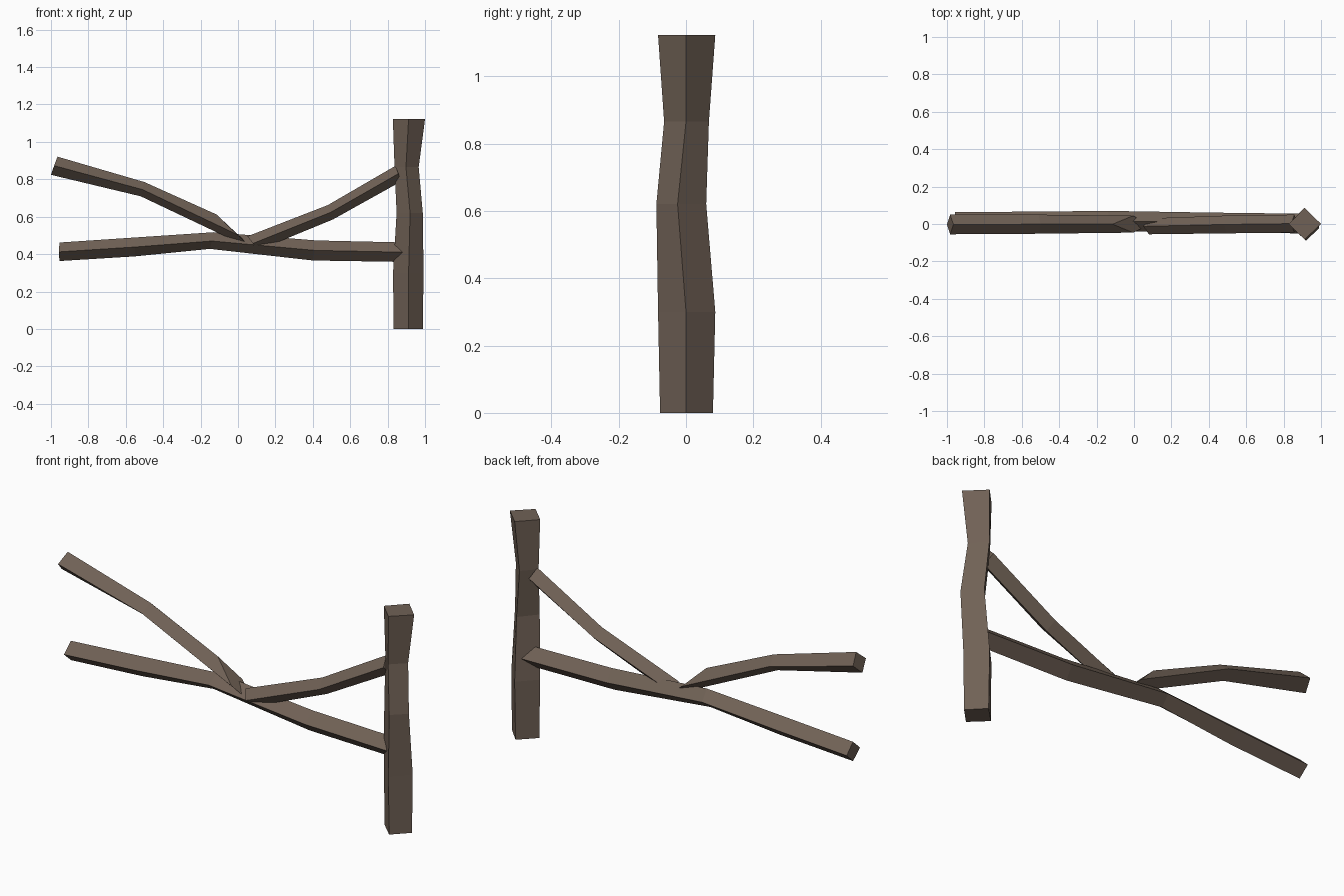
import bpy, bmesh

wood = bpy.data.materials.new("weathered brown wood")
wood.diffuse_color = (0.162, 0.120, 0.092, 1.0)


def beam(name, rings):
    """Four-sided rough timber lofted through rings of four corners, with capped ends."""
    bm = bmesh.new()
    loops = [[bm.verts.new(p) for p in ring] for ring in rings]
    for a, b in zip(loops, loops[1:]):
        for i in range(4):
            j = (i + 1) % 4
            bm.faces.new((a[i], a[j], b[j], b[i]))
    bm.faces.new(loops[0])
    bm.faces.new(loops[-1])
    bmesh.ops.recalc_face_normals(bm, faces=bm.faces)
    mesh = bpy.data.meshes.new(name)
    bm.to_mesh(mesh)
    bm.free()
    mesh.materials.append(wood)
    obj = bpy.data.objects.new(name, mesh)
    bpy.context.collection.objects.link(obj)
    return obj


def post_ring(z, xl, xm, xr, yf, yc, yb):
    return [(xl, yc, z), (xm, yf, z), (xr, yc, z), (xm, yb, z)]


def rail_ring(top, mid, bottom, yf, yb):
    """Diamond section: top, front, bottom and back corners; (x, z) pairs in side profile."""
    yc = (yf + yb) / 2
    return [(top[0], yc, top[1]), (mid[0], yf, mid[1]),
            (bottom[0], yc, bottom[1]), (mid[0], yb, mid[1])]


# Upright post with a slight waist and lean
beam("fence_post", [
    post_ring(0.00, 0.832, 0.912, 0.988, -0.077, 0.000, 0.080),
    post_ring(0.30, 0.829, 0.912, 0.992, -0.083, 0.000, 0.087),
    post_ring(0.62, 0.848, 0.920, 0.988, -0.088, -0.025, 0.060),
    post_ring(0.865, 0.837, 0.898, 0.966, -0.065, 0.000, 0.068),
    post_ring(1.122, 0.828, 0.912, 1.000, -0.083, 0.000, 0.087),
])

# Long lower rail running into the post
beam("lower_rail", [
    rail_ring((-0.955, 0.462), (-0.957, 0.412), (-0.955, 0.363), -0.045, 0.064),
    rail_ring((-0.55, 0.489), (-0.55, 0.438), (-0.55, 0.388), -0.043, 0.066),
    rail_ring((-0.13, 0.517), (-0.14, 0.470), (-0.15, 0.428), -0.037, 0.070),
    rail_ring((0.42, 0.473), (0.41, 0.420), (0.40, 0.366), -0.046, 0.061),
    rail_ring((0.90, 0.462), (0.90, 0.410), (0.90, 0.358), -0.050, 0.055),
])

# Snapped upper rail: left half, with a slanted break
beam("broken_rail_left", [
    rail_ring((-0.965, 0.921), (-0.983, 0.873), (-1.000, 0.824), -0.055, 0.050),
    rail_ring((-0.50, 0.785), (-0.51, 0.745), (-0.52, 0.709), -0.052, 0.050),
    rail_ring((-0.115, 0.612), (-0.005, 0.505), (0.09, 0.420), -0.046, 0.044),
])

# Snapped upper rail: right half, rising to the post
beam("broken_rail_right", [
    rail_ring((0.05, 0.495), (0.08, 0.457), (0.11, 0.422), -0.055, 0.030),
    rail_ring((0.48, 0.662), (0.495, 0.623), (0.507, 0.585), -0.050, 0.045),
    rail_ring((0.842, 0.872), (0.857, 0.830), (0.875, 0.790), -0.046, 0.050),
])
